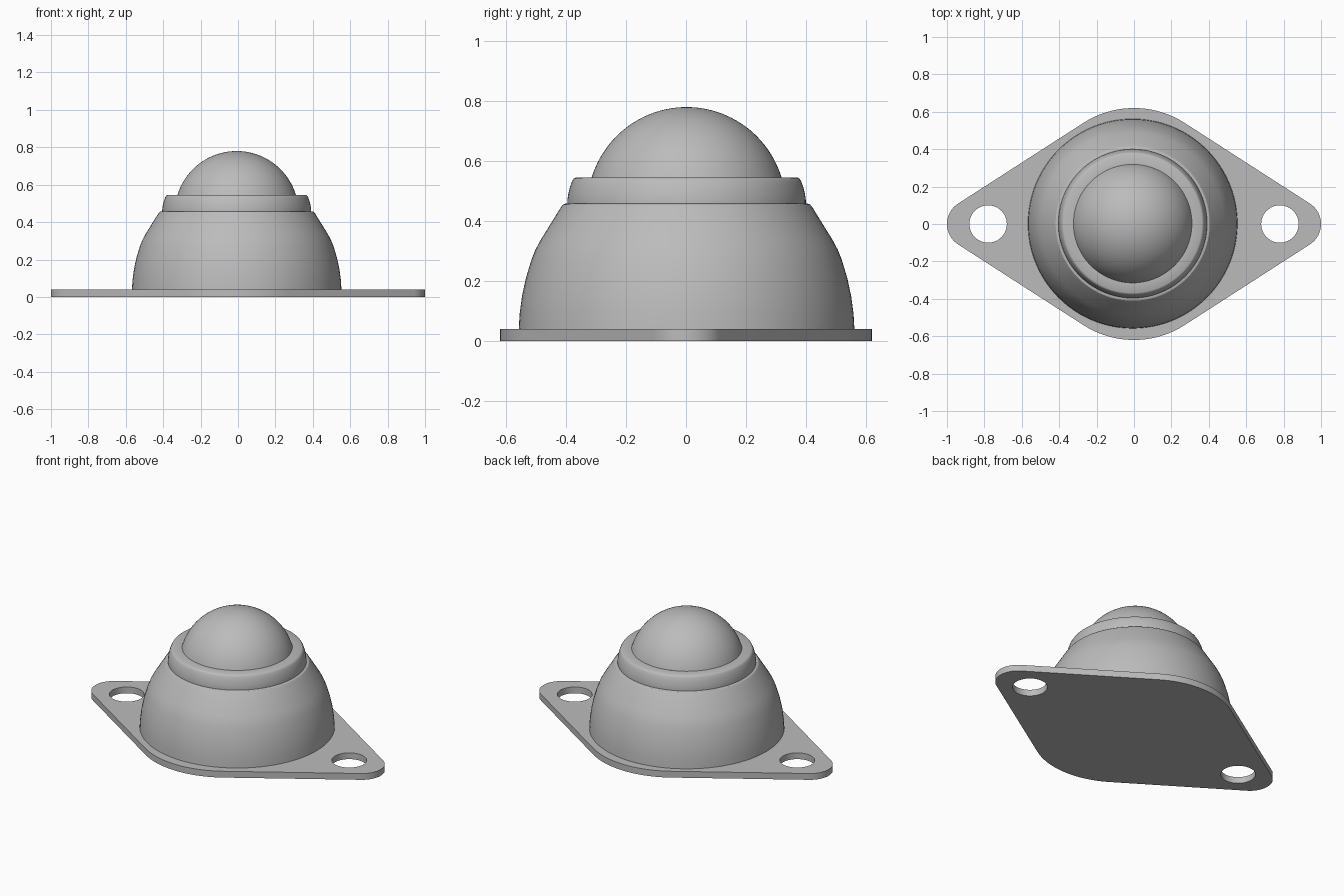
import bpy, bmesh
from math import sin, cos, pi, radians, sqrt
from mathutils import Matrix

cube = bpy.data.objects.get("Cube")
if cube:
    bpy.data.objects.remove(cube, do_unlink=True)

grey = bpy.data.materials.new("plain_grey")
grey.use_nodes = True
COLOUR = (0.5, 0.5, 0.5, 1)
grey.diffuse_color = COLOUR
grey.node_tree.nodes["Principled BSDF"].inputs["Base Color"].default_value = COLOUR

AXIS = (-0.007, 0.002)   # the housing sits slightly off the plate centre


def finish(bm, name):
    bmesh.ops.recalc_face_normals(bm, faces=bm.faces)
    mesh = bpy.data.meshes.new(name)
    bm.to_mesh(mesh)
    bm.free()
    mesh.materials.append(grey)
    obj = bpy.data.objects.new(name, mesh)
    bpy.context.collection.objects.link(obj)
    return obj


def smooth(obj):
    bpy.ops.object.select_all(action='DESELECT')
    obj.select_set(True)
    bpy.context.view_layer.objects.active = obj
    bpy.ops.object.shade_smooth_by_angle(angle=radians(30))


def lathe(name, profile, steps=96):
    """Spin a radius/height profile around the vertical housing axis."""
    bm = bmesh.new()
    verts = [bm.verts.new((r, 0, z)) for r, z in profile]
    edges = [bm.edges.new(pair) for pair in zip(verts, verts[1:])]
    bmesh.ops.spin(bm, geom=verts + edges, cent=(0, 0, 0), axis=(0, 0, 1),
                   angle=2 * pi, steps=steps)
    bmesh.ops.remove_doubles(bm, verts=bm.verts, dist=0.0005)
    bmesh.ops.translate(bm, verts=bm.verts, vec=(*AXIS, 0))
    obj = finish(bm, name)
    smooth(obj)
    return obj


def arc(cx, cy, radius, start, end, steps):
    angles = [radians(start + (end - start) * i / steps) for i in range(steps + 1)]
    return [(cx + radius * cos(a), cy + radius * sin(a)) for a in angles]


# Mounting plate: rounded diamond outline with two bolt holes
THICK = 0.04
outline = (arc(0.87, 0, 0.13, -57.4, 57.4, 20) + arc(0, 0.12, 0.5, 57.4, 122.6, 24)
           + arc(-0.87, 0, 0.13, 122.6, 237.4, 20) + arc(0, -0.12, 0.5, 237.4, 302.6, 24))
bm = bmesh.new()
base = bm.faces.new([bm.verts.new((x, y, 0)) for x, y in outline])
top = bmesh.ops.extrude_face_region(bm, geom=[base])
bmesh.ops.translate(bm, vec=(0, 0, THICK),
                    verts=[v for v in top["geom"] if isinstance(v, bmesh.types.BMVert)])
plate = finish(bm, "mounting_plate")

for side in (-1, 1):
    bm = bmesh.new()
    bmesh.ops.create_cone(bm, cap_ends=True, segments=48, radius1=0.1, radius2=0.1,
                          depth=0.2, matrix=Matrix.Translation((side * 0.78, 0, 0)))
    cutter = finish(bm, "bolt_hole_cutter")
    cutter.hide_render = True
    mod = plate.modifiers.new("bolt_hole", 'BOOLEAN')
    mod.operation, mod.solver, mod.object = 'DIFFERENCE', 'EXACT', cutter
    bpy.context.view_layer.objects.active = plate
    bpy.ops.object.modifier_apply(modifier=mod.name)
    bpy.data.objects.remove(cutter, do_unlink=True)
smooth(plate)

# Housing: bulging wall that straightens into a cone below the collar
housing = [(0.56, THICK), (0.557, 0.09), (0.549, 0.15), (0.536, 0.21), (0.518, 0.27),
           (0.504, 0.305), (0.488, 0.335), (0.42, 0.445), (0.412, 0.455),
           (0.404, 0.458), (0.38, 0.458)]
lathe("housing", housing)

# Collar: short ring with a rounded shoulder and a flat lip around the ball
BALL_R, BALL_Z, LIP_Z = 0.331, 0.449, 0.545
lip_r = sqrt(BALL_R ** 2 - (LIP_Z - BALL_Z) ** 2)
collar = [(0.398, 0.455), (0.398, 0.468), (0.395, 0.49), (0.389, 0.514),
          (0.382, 0.533), (0.377, 0.541), (0.37, LIP_Z), (lip_r, LIP_Z)]
lathe("collar", collar)

# Ball: exposed cap of the rolling sphere
cap = [(BALL_R * cos(a), BALL_Z + BALL_R * sin(a))
       for a in [radians(16.86 + (90 - 16.86) * i / 24) for i in range(25)]]
lathe("ball", cap)
